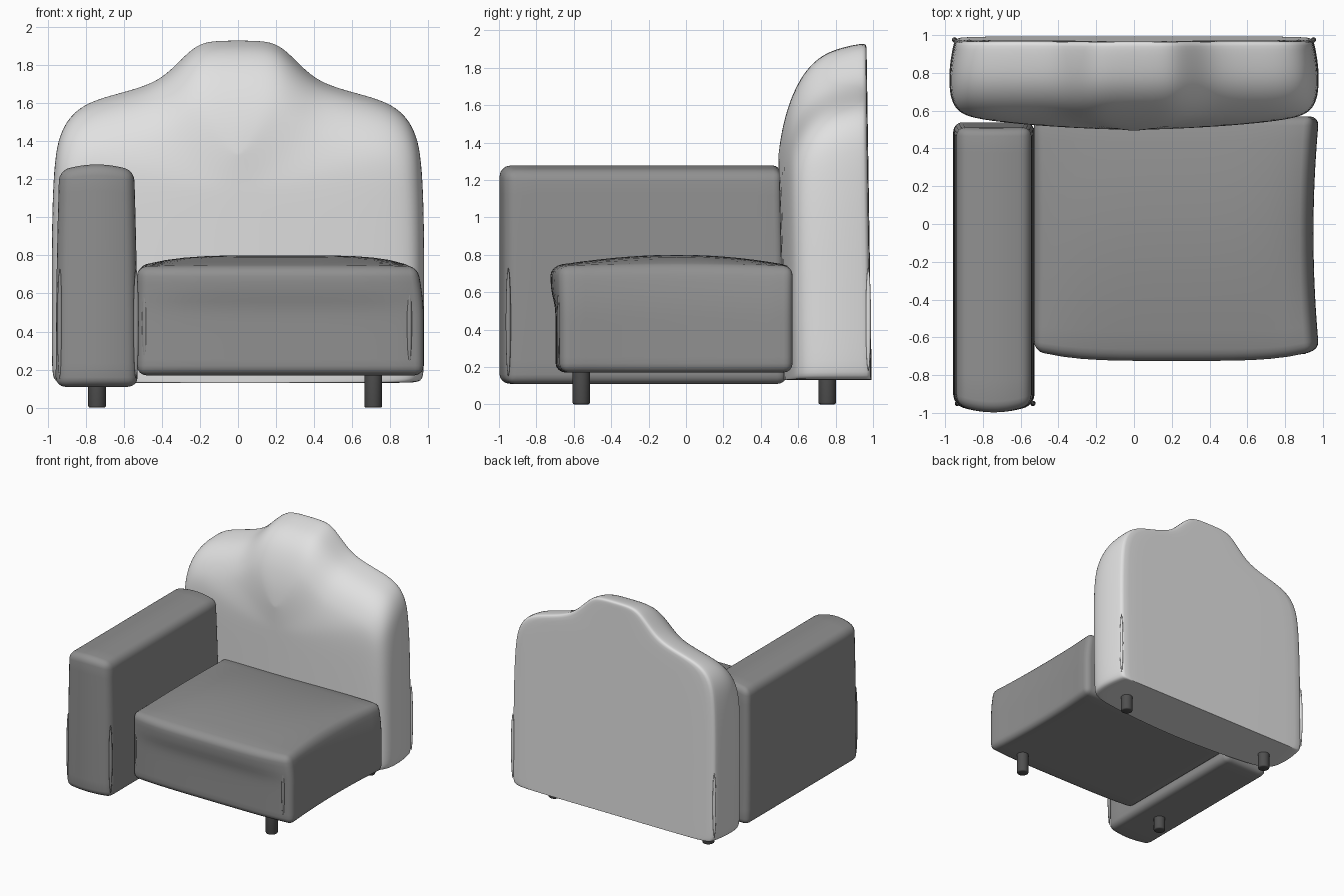
import bpy, bmesh, math
from mathutils import Vector

cube = bpy.data.objects.get("Cube")
if cube:
    bpy.data.objects.remove(cube)


def material(name, v):
    m = bpy.data.materials.new(name)
    m.use_nodes = True
    m.diffuse_color = (v, v, v, 1)
    m.node_tree.nodes["Principled BSDF"].inputs["Base Color"].default_value = (v, v, v, 1)
    return m


LIGHT = material("light grey fabric", 0.75)
MID = material("mid grey fabric", 0.28)
DARK = material("dark grey legs", 0.08)


def finish(bm, name, mat, angle=50):
    bmesh.ops.recalc_face_normals(bm, faces=bm.faces)
    me = bpy.data.meshes.new(name)
    bm.to_mesh(me)
    bm.free()
    ob = bpy.data.objects.new(name, me)
    bpy.context.collection.objects.link(ob)
    me.materials.append(mat)
    bpy.ops.object.select_all(action='DESELECT')
    ob.select_set(True)
    bpy.context.view_layer.objects.active = ob
    bpy.ops.object.shade_smooth_by_angle(angle=math.radians(angle))
    return ob


def cushion(name, lo, hi, bevel, warp, mat, cuts=14):
    """Rounded box, sliced into a grid and bent by warp(p, u, v, w)."""
    lo, hi = Vector(lo), Vector(hi)
    mid, half = (lo + hi) / 2, (hi - lo) / 2
    bm = bmesh.new()
    bmesh.ops.create_cube(bm, size=2)
    for v in bm.verts:
        v.co = Vector(a * b for a, b in zip(v.co, half)) + mid
    bmesh.ops.bevel(bm, geom=bm.edges[:], offset=bevel, segments=4,
                    profile=0.5, affect='EDGES')
    for axis in range(3):
        no = Vector((0, 0, 0))
        no[axis] = 1
        start, span = lo[axis] + bevel, 2 * (half[axis] - bevel)
        for i in range(1, cuts):
            co = mid.copy()
            co[axis] = start + span * i / cuts
            bmesh.ops.bisect_plane(bm, geom=bm.verts[:] + bm.edges[:] + bm.faces[:],
                                   plane_co=co, plane_no=no)
    for vert in bm.verts:
        n = [(vert.co[i] - mid[i]) / half[i] for i in range(3)]
        warp(vert.co, *n)
    return finish(bm, name, mat)


# Seat: crowned top, bulging front lip, slightly hollow outer side
def seat_warp(p, u, v, w):
    up = ((w + 1) / 2) ** 2
    p.z += 0.06 * up * (1 - u ** 4) * (1 - v * v)
    lip = 0.75 + 0.25 * math.tanh(5 * (w - 0.4))
    p.y -= 0.055 * max(0, -v) ** 3 * (1 - u ** 4) * lip
    outer = max(0, u) ** 3
    p.x -= outer * (0.03 * (1 - v * v) + 0.035 * max(0, w) ** 2)


cushion("seat", (-0.53, -0.67, 0.17), (0.98, 0.57, 0.74), 0.05, seat_warp, MID)


# Armrest: arched top, tapering sides, bowed front
def arm_warp(p, u, v, w):
    up = (w + 1) / 2
    p.z += 0.035 * max(0, w) ** 3 * (1 - u * u)
    p.x -= 0.018 * u * up ** 2
    p.y -= 0.042 * max(0, -v) ** 3 * (1 - u * u)
    p.y -= 0.03 * max(0, v) ** 3 * up


cushion("armrest", (-0.957, -0.955, 0.11), (-0.527, 0.54, 1.242), 0.05, arm_warp, MID)

# Backrest: camelback outline, lofted front to back
half_outline = [(0, 1.935), (0.1, 1.935), (0.2, 1.925), (0.28, 1.865), (0.39, 1.75),
                (0.5, 1.695), (0.65, 1.655), (0.78, 1.62), (0.88, 1.565), (0.94, 1.47),
                (0.965, 1.34), (0.977, 1.1), (0.98, 0.8), (0.98, 0.5), (0.98, 0.2),
                (0.97, 0.135), (0.9, 0.13), (0.45, 0.13), (0, 0.13)]
outline = half_outline + [(-x, z) for x, z in half_outline[-2:0:-1]]
# each slice: depth, width scale, height scale
slices = [(0.985, 0, 0.95), (0.985, 0.955, 0.988), (0.978, 0.97, 1), (0.85, 0.995, 0.985),
          (0.75, 1, 0.965), (0.66, 0.99, 0.92), (0.60, 0.955, 0.86),
          (0.565, 0.88, 0.81), (0.53, 0.55, 0.74), (0.505, 0, 0.63)]
base = 0.13
bm = bmesh.new()
rings = []
for y, sx, kz in slices:
    rings.append([bm.verts.new((x * sx, y + 0.01 - 0.015 * z, base + (z - base) * kz))
                  for x, z in outline])
n = len(outline)
for a, b in zip(rings, rings[1:]):
    for i in range(n):
        j = (i + 1) % n
        bm.faces.new((a[i], a[j], b[j], b[i]))
bmesh.ops.remove_doubles(bm, verts=bm.verts[:], dist=0.0005)
back = finish(bm, "backrest", LIGHT, 180)
sub = back.modifiers.new("smooth", 'SUBSURF')
sub.levels = sub.render_levels = 2

# Thin vertical seam ridges at the corners
seams = [("seat_seam", -0.49, -0.665, 0.23, 0.66, MID),
         ("seat_seam", 0.9, -0.675, 0.23, 0.66, MID),
         ("arm_seam", -0.935, -0.95, 0.15, 0.73, MID),
         ("arm_seam", -0.535, -0.95, 0.15, 0.73, MID),
         ("back_seam", -0.95, 0.975, 0.18, 0.73, LIGHT),
         ("back_seam", 0.95, 0.975, 0.18, 0.73, LIGHT)]
for name, x, y, z0, z1, mat in seams:
    bm = bmesh.new()
    bmesh.ops.create_uvsphere(bm, u_segments=12, v_segments=12, radius=1)
    for v in bm.verts:
        v.co = Vector((x + 0.014 * v.co.x, y + 0.014 * v.co.y,
                       (z0 + z1) / 2 + v.co.z * (z1 - z0) / 2))
    finish(bm, name, mat)

# Legs
for x, side in ((-0.74, "right"), (0.71, "left")):
    for y, end in ((-0.56, "front"), (0.755, "back")):
        bm = bmesh.new()
        bmesh.ops.create_cone(bm, cap_ends=True, segments=24, radius1=0.047,
                              radius2=0.047, depth=0.22)
        rim = [e for e in bm.edges if all(v.co.z < 0 for v in e.verts)]
        bmesh.ops.bevel(bm, geom=rim, offset=0.01, segments=2, profile=0.5,
                        affect='EDGES')
        bmesh.ops.translate(bm, verts=bm.verts[:], vec=(x, y, 0.11))
        finish(bm, f"{end}_{side}_leg", DARK)
